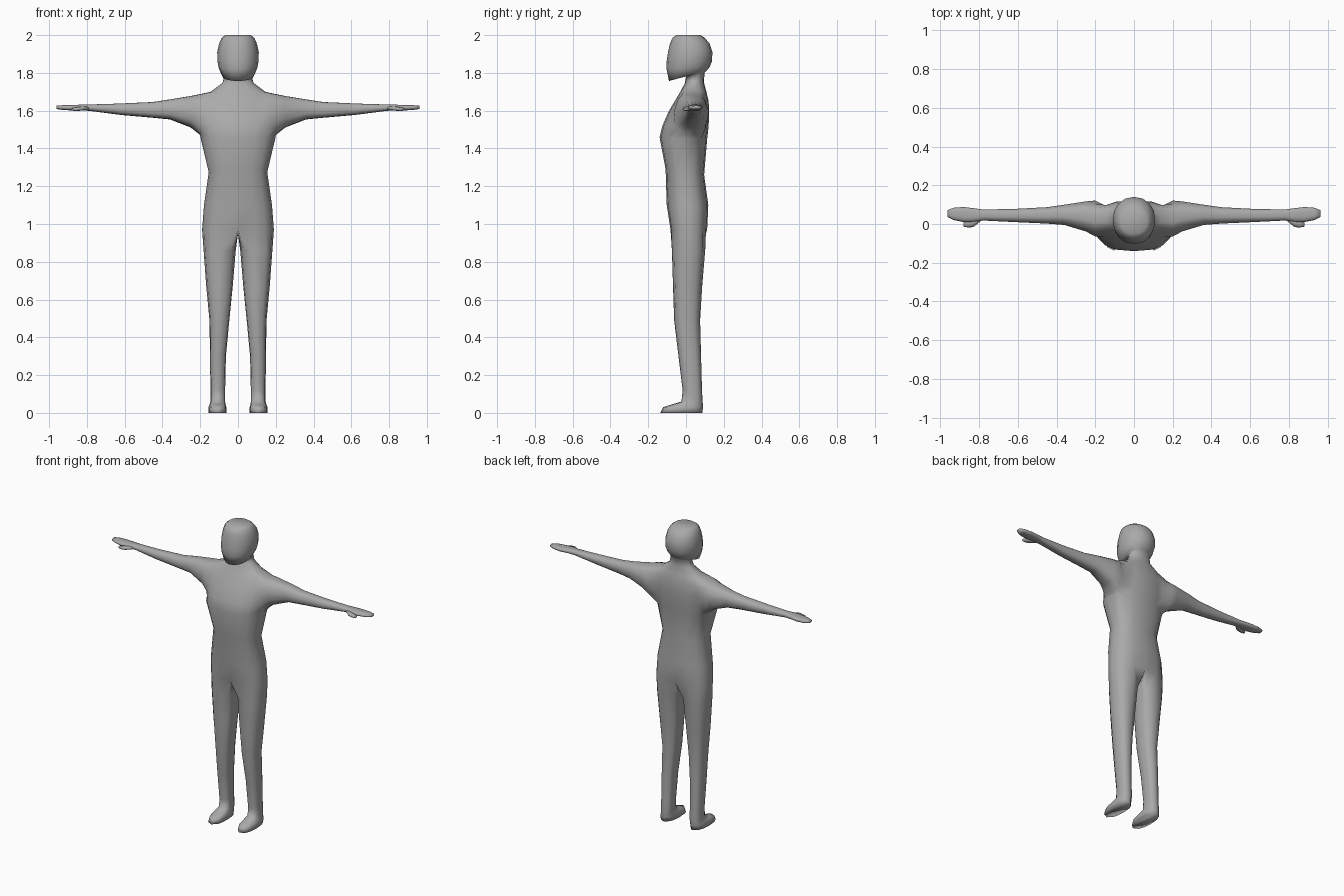
import bpy, bmesh, math

if "Cube" in bpy.data.objects:
    bpy.data.objects.remove(bpy.data.objects["Cube"])

bm = bmesh.new()


def curve(t, lo, hi, wave, e=2.3):
    """Superellipse coordinate between lo and hi."""
    w = wave(t)
    return (lo + hi) / 2 + (hi - lo) / 2 * math.copysign(abs(w) ** (2 / e), w)


def skin(a, b):
    n = len(a)
    for i in range(n):
        bm.faces.new((a[i], a[(i + 1) % n], b[(i + 1) % n], b[i]))


def grow(loop, rings, place, locate):
    """Extend an open loop through rings (pos, u0, u1, v0, v1), then cap it."""
    _, u0, u1, v0, v1 = rings[0]
    angles = []
    for v in loop:
        u, w = locate(v.co)
        angles.append(math.atan2((w - (v0 + v1) / 2) / (v1 - v0),
                                 (u - (u0 + u1) / 2) / (u1 - u0)))
    for p, u0, u1, v0, v1 in rings:
        new = [bm.verts.new(place(p, curve(t, u0, u1, math.cos), curve(t, v0, v1, math.sin)))
               for t in angles]
        skin(loop, new)
        loop = new
    bm.faces.new(loop)


# Trunk, neck and head: (front z, back z, half width, front y, back y)
N = 16
trunk = [
    (0.97, 0.97, .19, -.082, .112), (1.10, 1.10, .18, -.102, .118),
    (1.29, 1.26, .155, -.108, .096), (1.46, 1.45, .198, -.14, .112),
    (1.52, 1.52, .20, -.125, .12), (1.59, 1.59, .20, -.095, .122),
    (1.65, 1.65, .185, -.06, .12), (1.70, 1.70, .145, -.03, .108),
    (1.745, 1.75, .082, -.006, .095), (1.785, 1.80, .07, 0, .098),
    (1.757, 1.81, .084, -.09, .108), (1.82, 1.83, .102, -.103, .125),
    (1.86, 1.86, .109, -.103, .137), (1.91, 1.91, .11, -.095, .14),
    (1.955, 1.955, .10, -.085, .125), (1.985, 1.985, .087, -.072, .10),
    (2.0, 2.0, .068, -.05, .078)]
rows = []
for k, (zf, zb, hx, yf, yb) in enumerate(trunk):
    e = 2.5 if k < 8 else 2.1
    row = []
    for i in range(N):
        t = 2 * math.pi * i / N
        f = (math.sin(t) + 1) / 2
        row.append(bm.verts.new((curve(t, -hx, hx, math.cos, e),
                                 curve(t, yf, yb, math.sin, e), zf + (zb - zf) * f)))
    rows.append(row)
LOW, HIGH = 3, 7          # rows bounding the arm holes
for k in range(len(rows) - 1):
    for i in range(N):
        if LOW <= k < HIGH and i in (0, 1, 14, 15, 6, 7, 8, 9):
            continue
        j = (i + 1) % N
        bm.faces.new((rows[k][i], rows[k][j], rows[k + 1][j], rows[k + 1][i]))
bm.faces.new(rows[-1])

# Crotch line between the legs, from back to front
crotch = [bm.verts.new((0, y, .945)) for y in (.065, .015, -.035)]

# Arm and hand: (x, front y, back y, low z, high z)
arm = [(.20, -.065, .122, 1.47, 1.688), (.25, -.038, .117, 1.51, 1.678),
       (.36, -.005, .10, 1.553, 1.66), (.45, .002, .087, 1.562, 1.646),
       (.62, .010, .078, 1.577, 1.638), (.78, .018, .075, 1.598, 1.633),
       (.83, .010, .082, 1.602, 1.632), (.88, .010, .088, 1.601, 1.63),
       (.93, .020, .084, 1.604, 1.629), (.962, .036, .072, 1.609, 1.626)]
# Leg and foot: (z, inner x, outer x, front y, back y)
leg = [(.86, .012, .182, -.075, .102), (.67, .028, .168, -.069, .086),
       (.49, .046, .151, -.063, .075), (.30, .064, .148, -.04, .08),
       (.12, .068, .146, -.018, .085), (.06, .068, .146, -.024, .088),
       (.045, .066, .150, -.075, .09), (.03, .062, .156, -.122, .09),
       (.0, .062, .156, -.137, .088)]
# Thumb, in the same layout as the arm
thumb = [(.83, -.016, .03, 1.600, 1.622), (.855, -.018, .02, 1.598, 1.618),
         (.88, -.014, .008, 1.600, 1.614)]

for s in (1, -1):
    def col(i):
        return (i if s > 0 else 8 - i) % N

    def along_x(p, u, v):
        return (s * p, u, v)

    def along_z(p, u, v):
        return (s * u, v, p)

    hole = ([rows[LOW][col(i)] for i in range(-2, 3)]
            + [rows[k][col(2)] for k in range(LOW + 1, HIGH)]
            + [rows[HIGH][col(i)] for i in range(2, -3, -1)]
            + [rows[k][col(-2)] for k in range(HIGH - 1, LOW, -1)])
    grow(hole, arm, along_x, lambda c: (c.y, c.z))
    hip = [rows[0][col(i)] for i in range(-4, 5)] + crotch
    grow(hip, leg, along_z, lambda c: (s * c.x, c.y))
    root = [bm.verts.new((s * .785, .035 + .015 * math.cos(a), 1.614 + .009 * math.sin(a)))
            for a in (k * math.pi / 4 for k in range(8))]
    grow(root, thumb, along_x, lambda c: (c.y + (.007 - .035), c.z - .003))
    bm.faces.new(root)

bmesh.ops.recalc_face_normals(bm, faces=bm.faces)
mesh = bpy.data.meshes.new("body")
bm.to_mesh(mesh)
bm.free()
for p in mesh.polygons:
    p.use_smooth = True
grey = bpy.data.materials.new("plain grey")
grey.diffuse_color = (.4, .4, .4, 1)
grey.use_nodes = True
grey.node_tree.nodes["Principled BSDF"].inputs["Base Color"].default_value = grey.diffuse_color
mesh.materials.append(grey)
body = bpy.data.objects.new("body", mesh)
bpy.context.scene.collection.objects.link(body)
